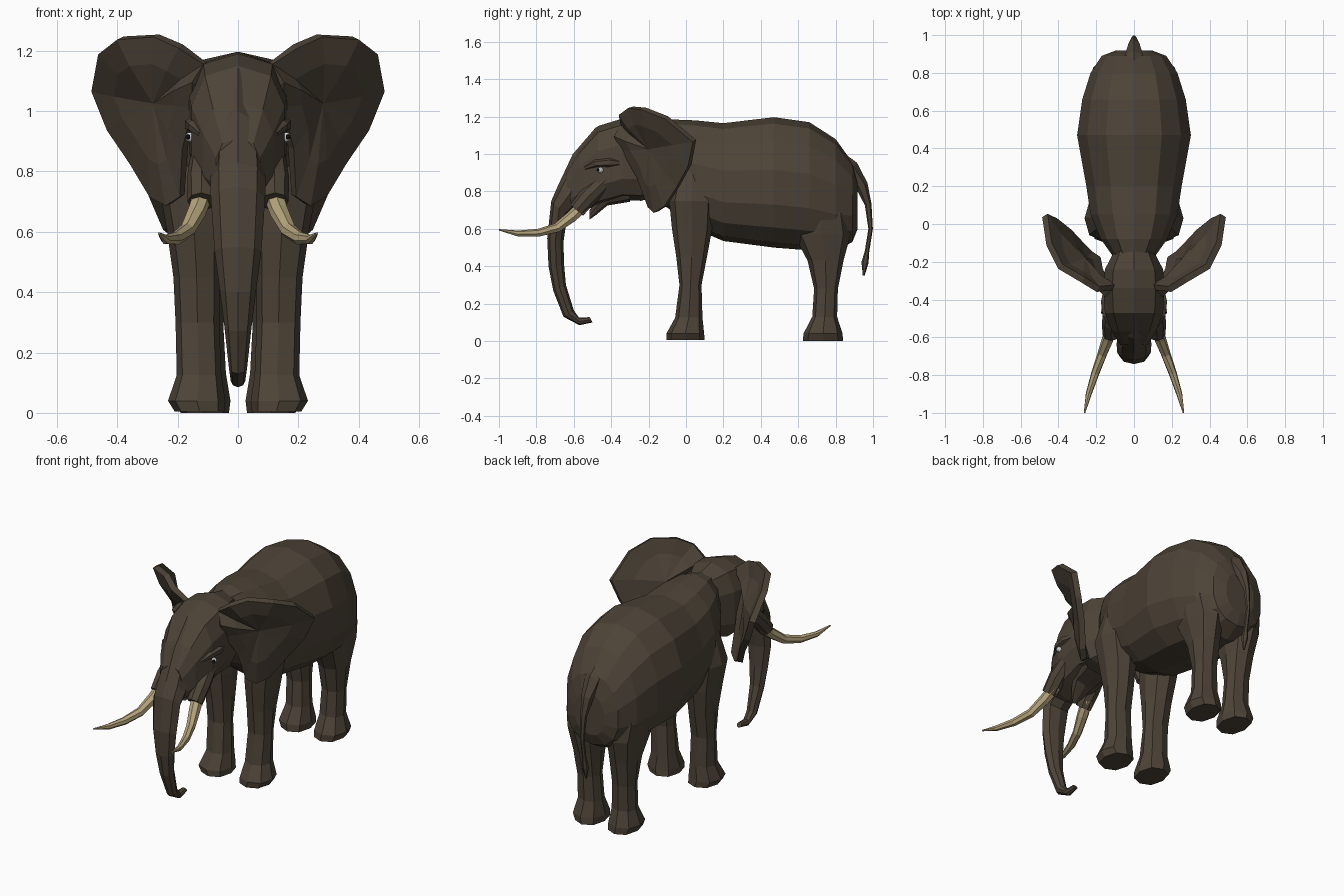
import bpy, bmesh, math
from mathutils import Vector as V

def material(name, rgb):
    m = bpy.data.materials.new(name)
    m.diffuse_color = (*rgb, 1)
    return m

HIDE = material("brown_hide", (0.075, 0.057, 0.039))
IVORY = material("ivory", (0.46, 0.37, 0.20))
WHITE = material("eye_white", (0.9, 0.9, 0.9))
BLACK = material("pupil_black", (0.005, 0.005, 0.005))

def finish(name, bm, mat, mirror=False, thickness=0):
    bmesh.ops.recalc_face_normals(bm, faces=bm.faces)
    me = bpy.data.meshes.new(name)
    bm.to_mesh(me)
    bm.free()
    me.materials.append(mat)
    ob = bpy.data.objects.new(name, me)
    bpy.context.collection.objects.link(ob)
    if thickness:
        s = ob.modifiers.new("thickness", 'SOLIDIFY')
        s.thickness, s.offset = thickness, 0
    if mirror:
        ob.modifiers.new("mirror", 'MIRROR').use_mirror_merge = False
    return ob

def ring(c, u, up, down, n, p=1.0):
    """Rounded cross-section: u is the side half-axis, up and down the other two."""
    pts = []
    for i in range(n):
        a = 2 * math.pi * i / n
        s, k = math.sin(a), math.cos(a)
        s = math.copysign(abs(s) ** p, s)
        k = math.copysign(abs(k) ** p, k)
        pts.append(c + u * s + (up * k if k > 0 else down * -k))
    return pts

def loft(name, rings, mat, mirror=False):
    """Skin between rings; the first ring is buried in another part, the last is capped."""
    bm = bmesh.new()
    vs = [[bm.verts.new(p) for p in r] for r in rings]
    n = len(vs[0])
    for a, b in zip(vs, vs[1:]):
        for i in range(n):
            j = (i + 1) % n
            bm.faces.new((a[i], a[j], b[j], b[i]))
    bm.faces.new(vs[-1])
    return finish(name, bm, mat, mirror)

def barrel(name, stations, n, p, mid):
    """Stations along y: (y, half width, bottom z, top z); mid sets the widest height."""
    rings = []
    for y, w, zb, zt in stations:
        zm = zb + (zt - zb) * mid
        rings.append(ring(V((0, y, zm)), V((w, 0, 0)), V((0, 0, zt - zm)),
                          V((0, 0, zb - zm)), n, p))
    return loft(name, rings, HIDE)

def column(name, stations):
    """Leg stations going down: (z, inner x, outer x, front y, back y)."""
    rings = []
    for z, x0, x1, y0, y1 in stations:
        d = V((0, (y1 - y0) / 2, 0))
        rings.append(ring(V(((x0 + x1) / 2, (y0 + y1) / 2, z)),
                          V(((x1 - x0) / 2, 0, 0)), -d, d, 8, 0.85))
    return loft(name, rings, HIDE, True)

def tube(name, path, n, mat, mirror=False):
    """Path points: (x, y, z, radius)."""
    pts = [V(q[:3]) for q in path]
    rings = []
    for i, q in enumerate(path):
        t = (pts[min(i + 1, len(pts) - 1)] - pts[max(i - 1, 0)]).normalized()
        v = t.cross(V((1, 0, 0))).normalized()
        u = v.cross(t)
        rings.append(ring(pts[i], u * q[3], v * q[3], -v * q[3], n))
    return loft(name, rings, mat, mirror)

# Body and neck
barrel("body", [
    (-0.19, 0.10, 0.77, 1.165), (-0.08, 0.18, 0.70, 1.185), (0.05, 0.235, 0.60, 1.18),
    (0.20, 0.258, 0.535, 1.165), (0.47, 0.308, 0.50, 1.197), (0.66, 0.28, 0.485, 1.17),
    (0.80, 0.235, 0.48, 1.08), (0.89, 0.175, 0.53, 0.955), (0.918, 0.10, 0.60, 0.85)],
    14, 0.88, 0.45)

# Head
barrel("head", [
    (-0.13, 0.10, 0.78, 1.17), (-0.24, 0.16, 0.75, 1.197), (-0.34, 0.168, 0.755, 1.19),
    (-0.47, 0.16, 0.72, 1.15), (-0.57, 0.12, 0.70, 1.03), (-0.64, 0.075, 0.70, 0.91)],
    10, 0.72, 0.45)

# Trunk: front (y, z), back (y, z), half width
trunk = [(-0.48, 1.145, -0.40, 0.85, 0.06), (-0.605, 1.0, -0.50, 0.78, 0.08),
         (-0.685, 0.83, -0.58, 0.71, 0.092), (-0.72, 0.75, -0.635, 0.67, 0.09),
         (-0.742, 0.55, -0.655, 0.53, 0.078), (-0.735, 0.40, -0.652, 0.41, 0.06),
         (-0.71, 0.27, -0.642, 0.30, 0.045), (-0.655, 0.13, -0.60, 0.165, 0.03),
         (-0.57, 0.085, -0.572, 0.125, 0.024), (-0.50, 0.10, -0.515, 0.128, 0.016)]
rings = []
for fy, fz, by, bz, w in trunk:
    f, b = V((0, fy, fz)), V((0, by, bz))
    d = (f - b) / 2
    rings.append(ring((f + b) / 2, V((w, 0, 0)), d, -d, 8, 1.05))
loft("trunk", rings, HIDE)

# Lower lip
barrel("lower_lip", [(-0.30, 0.11, 0.745, 0.85), (-0.42, 0.085, 0.725, 0.82),
                     (-0.48, 0.05, 0.675, 0.76), (-0.515, 0.02, 0.65, 0.70)], 8, 0.85, 0.5)

# Tusk sockets and tusks
tube("tusk_socket", [(0.11, -0.42, 0.87, 0.045), (0.12, -0.52, 0.775, 0.05),
                     (0.122, -0.585, 0.70, 0.045)], 8, HIDE, True)
tube("tusk", [(0.115, -0.54, 0.73, 0.034), (0.138, -0.61, 0.665, 0.032),
              (0.168, -0.69, 0.605, 0.026), (0.205, -0.79, 0.578, 0.022),
              (0.24, -0.90, 0.575, 0.016), (0.262, -1.0, 0.595, 0.004)], 7, IVORY, True)

# Brow ridge, eye and pupil
tube("brow", [(0.12, -0.54, 0.925, 0.012), (0.147, -0.48, 0.95, 0.022),
              (0.153, -0.41, 0.955, 0.026), (0.145, -0.33, 0.95, 0.012)], 6, HIDE, True)
for name, c, r, mat in (("eye", (0.160, -0.457, 0.914), 0.016, WHITE),
                        ("pupil", (0.166, -0.468, 0.915), 0.009, BLACK)):
    bm = bmesh.new()
    bmesh.ops.create_icosphere(bm, subdivisions=2, radius=r)
    bmesh.ops.translate(bm, verts=bm.verts, vec=c)
    finish(name, bm, mat, True)

# Ear: rim with a forward-bulging inner ring
rim = [V(p) for p in (
    (0.14, -0.375, 1.09), (0.105, -0.335, 1.155), (0.19, -0.345, 1.215), (0.27, -0.295, 1.25),
    (0.39, -0.225, 1.242), (0.45, -0.105, 1.195), (0.472, 0.045, 1.07), (0.42, 0.02, 0.94),
    (0.345, -0.04, 0.83), (0.28, -0.11, 0.72), (0.23, -0.16, 0.69), (0.185, -0.19, 0.72),
    (0.175, -0.25, 0.88), (0.14, -0.33, 1.02))]
hub = V((0.27, -0.19, 1.03))
bm = bmesh.new()
outer = [bm.verts.new(p) for p in rim]
inner = [bm.verts.new(hub.lerp(p, 0.6) + V((0.008, -0.012, 0))) for p in rim]
centre = bm.verts.new(hub)
for i in range(len(rim)):
    j = (i + 1) % len(rim)
    bm.faces.new((outer[i], outer[j], inner[j], inner[i]))
    bm.faces.new((inner[i], inner[j], centre))
finish("ear", bm, HIDE, True, 0.035)

# Legs
column("front_leg", [
    (0.95, 0.09, 0.21, -0.04, 0.11), (0.75, 0.06, 0.262, -0.09, 0.15),
    (0.60, 0.055, 0.235, -0.075, 0.14), (0.45, 0.06, 0.214, -0.052, 0.112),
    (0.30, 0.062, 0.207, -0.035, 0.083), (0.125, 0.055, 0.203, -0.058, 0.088),
    (0.04, 0.042, 0.232, -0.105, 0.097), (0.005, 0.045, 0.21, -0.105, 0.10)])
column("hind_leg", [
    (0.80, 0.09, 0.20, 0.63, 0.80), (0.68, 0.06, 0.24, 0.57, 0.865),
    (0.57, 0.035, 0.225, 0.575, 0.88), (0.43, 0.042, 0.20, 0.65, 0.842),
    (0.28, 0.048, 0.185, 0.685, 0.812), (0.13, 0.04, 0.185, 0.675, 0.808),
    (0.04, 0.025, 0.21, 0.628, 0.837), (0.0, 0.03, 0.19, 0.625, 0.84)])

# Tail with a tuft
tube("tail", [(0, 0.78, 0.99, 0.05), (0, 0.875, 0.915, 0.055), (0, 0.94, 0.83, 0.034),
              (0, 0.974, 0.73, 0.018), (0, 0.987, 0.60, 0.012), (0, 0.968, 0.48, 0.012),
              (0, 0.957, 0.42, 0.019), (0, 0.95, 0.35, 0.005)], 6, HIDE)
